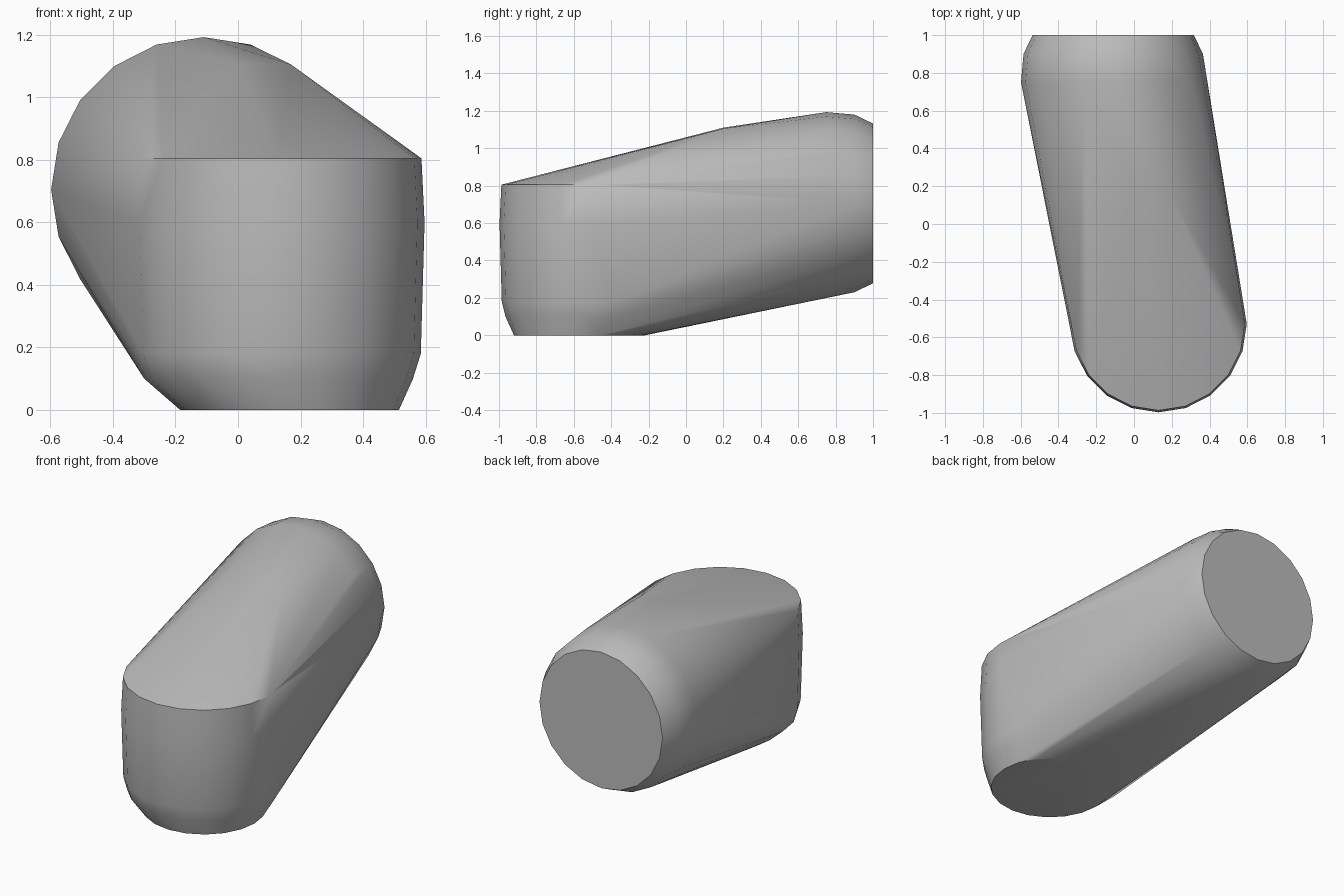
import bpy
import bmesh
from math import cos, sin, pi, radians
from mathutils import Vector

cube = bpy.data.objects.get("Cube")
if cube:
    bpy.data.objects.remove(cube, do_unlink=True)

SIDES = 20


def ring(centre, radius, u, v):
    """Points of a circle in the plane of u and v."""
    for i in range(SIDES):
        a = 2 * pi * i / SIDES
        yield Vector(centre) + radius * (cos(a) * u + sin(a) * v)


X, Y, Z = Vector((1, 0, 0)), Vector((0, 1, 0)), Vector((0, 0, 1))
points = []

# Upright front end: flat base, rounded lower edge, straight wall
for x, y, z, r in [(.165, -.57, 0, .35), (.13, -.535, .1, .43), (.13, -.53, .18, .455),
                   (.13, -.53, .6, .467), (.13, -.53, .805, .457)]:
    points += ring((x, y, z), r, X, Y)

# Raised back end: rounded rim and flat disc facing back
for y, r in [(.75, .488), (.9, .475), (1, .427)]:
    points += ring((-.11, y, .705), r, X, Z)

# Crest of the sloping top
points += [Vector((0, .2, 1.11)), Vector((.17, .2, 1.105))]

# Skin stretched around both ends
bm = bmesh.new()
for p in points:
    bm.verts.new(p)
hull = bmesh.ops.convex_hull(bm, input=bm.verts)
loose = {g for g in hull["geom_interior"] + hull["geom_unused"]
         if isinstance(g, bmesh.types.BMVert)}
bmesh.ops.delete(bm, geom=list(loose), context="VERTS")
bmesh.ops.dissolve_limit(bm, angle_limit=radians(1), verts=bm.verts, edges=bm.edges)
bmesh.ops.recalc_face_normals(bm, faces=bm.faces)
mesh = bpy.data.meshes.new("rounded_body")
bm.to_mesh(mesh)
bm.free()

body = bpy.data.objects.new("rounded_body", mesh)
bpy.context.collection.objects.link(body)

# Plain grey surface
grey = bpy.data.materials.new("plain_grey")
grey.use_nodes = True
colour = (.5, .5, .5, 1)
grey.diffuse_color = colour
grey.node_tree.nodes["Principled BSDF"].inputs["Base Color"].default_value = colour
mesh.materials.append(grey)

bpy.ops.object.select_all(action="DESELECT")
body.select_set(True)
bpy.context.view_layer.objects.active = body
bpy.ops.object.shade_smooth_by_angle(angle=radians(30))
